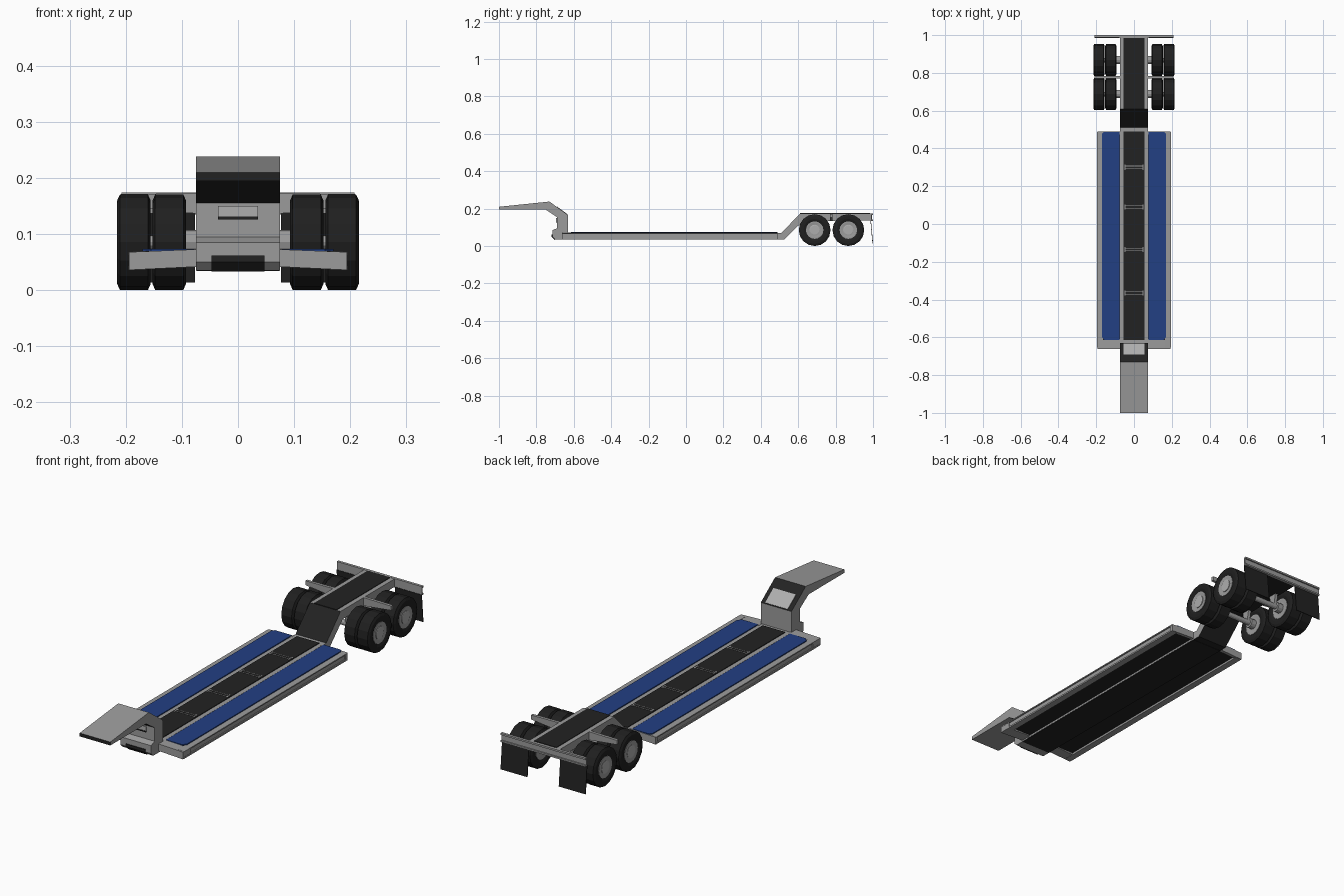
import bpy, bmesh, math
from mathutils import Vector

if "Cube" in bpy.data.objects:
    bpy.data.objects.remove(bpy.data.objects["Cube"])


def material(name, rgb):
    m = bpy.data.materials.new(name)
    m.diffuse_color = (*rgb, 1)
    m.use_nodes = True
    m.node_tree.nodes["Principled BSDF"].inputs["Base Color"].default_value = m.diffuse_color
    return m


GREY = material("frame grey", (0.33, 0.33, 0.33))
DARK = material("deck black", (0.016, 0.016, 0.016))
BLUE = material("deck blue", (0.016, 0.05, 0.23))
LIGHT = material("light grey", (0.42, 0.42, 0.42))
TYRE = material("tyre black", (0.014, 0.014, 0.014))

# How a 2D profile (u, v) extruded along w maps to x, y, z
MAP = {'x': lambda u, v, w: (w, u, v),
       'y': lambda u, v, w: (u, w, v),
       'z': lambda u, v, w: (u, v, w)}


def finish(name, bm, mats, rule=None):
    bmesh.ops.recalc_face_normals(bm, faces=bm.faces)
    bm.normal_update()
    for f in bm.faces:
        if rule:
            f.material_index = rule(f.normal, f.calc_center_median())
    me = bpy.data.meshes.new(name)
    bm.to_mesh(me)
    bm.free()
    for m in mats:
        me.materials.append(m)
    ob = bpy.data.objects.new(name, me)
    bpy.context.collection.objects.link(ob)
    return ob


def prism(name, pts, a, b, mats, axis='x', rule=None):
    bm = bmesh.new()
    f = MAP[axis]
    lo = [bm.verts.new(f(u, v, a)) for u, v in pts]
    hi = [bm.verts.new(f(u, v, b)) for u, v in pts]
    bm.faces.new(lo)
    bm.faces.new(hi)
    n = len(pts)
    for i in range(n):
        j = (i + 1) % n
        bm.faces.new((lo[i], lo[j], hi[j], hi[i]))
    return finish(name, bm, mats, rule)


def box(name, x, y, z, mat):
    pts = [(x[0], y[0]), (x[1], y[0]), (x[1], y[1]), (x[0], y[1])]
    return prism(name, pts, z[0], z[1], [mat], 'z')


def lathe(name, prof, centre, mat, seg=16):
    """Revolve (x offset, radius) points about an axis parallel to x."""
    bm = bmesh.new()
    cx, cy, cz = centre
    rings = []
    for dx, r in prof:
        rings.append([bm.verts.new((cx + dx, cy + r * math.cos(2 * math.pi * k / seg),
                                    cz + r * math.sin(2 * math.pi * k / seg)))
                      for k in range(seg)])
    for p, q in zip(rings, rings[1:]):
        for k in range(seg):
            j = (k + 1) % seg
            bm.faces.new((p[k], p[j], q[j], q[k]))
    bm.faces.new(rings[0])
    bm.faces.new(rings[-1])
    return finish(name, bm, [mat])


# Front gooseneck: dark rear slope, nose edge and inner corner
neck = [(-1, .21), (-.73, .238), (-.63, .165), (-.63, .035), (-.70, .035), (-.715, .05),
        (-.715, .085), (-.69, .095), (-.69, .155), (-.75, .195), (-1, .195)]


def neck_rule(n, c):
    slope = n.y > .3 and n.z > .3
    tip = n.y < -.9 and c.y < -.95
    under = n.y < -.3 and n.z < -.3 and c.z > .1
    return 1 if slope or tip or under else 0


prism("front_gooseneck", neck, -.075, .075, [GREY, DARK], 'x', neck_rule)
prism("gooseneck_slope_panel", [(-.692, .2085), (-.690, .212), (-.632, .169), (-.634, .1665)],
      -.055, .055, [LIGHT])
box("gooseneck_lower_recess", (-.047, .047), (-.718, -.714), (.05, .062), DARK)
prism("gooseneck_lower_lip", [(-.718, .05), (-.702, .033), (-.70, .035), (-.715, .052)],
      -.047, .047, [DARK])
box("gooseneck_latch", (-.036, .036), (-.694, -.689), (.128, .15), LIGHT)
box("gooseneck_latch_slot", (-.036, .036), (-.696, -.689), (.126, .131), DARK)

# Central deck beam with dark underside and dark walkway strip
box("deck_beam", (-.075, .075), (-.635, .49), (.037, .072), GREY)
box("deck_beam_underside", (-.074, .074), (-.66, .49), (.034, .037), DARK)
box("deck_walkway", (-.055, .055), (-.615, .49), (.072, .075), DARK)
for y in (.30, .09, -.135, -.365):
    for d in (-.007, .007):
        box("deck_cross_strap", (-.05, .05), (y + d - .0015, y + d + .0015), (.075, .0765), GREY)
    for s in (-1, 1):
        box("deck_strap_end", sorted((s * .044, s * .049)), (y - .014, y + .014), (.075, .0765), GREY)

# Deck wings: channel side rail, end rails, blue top and dark underside
for s in (1, -1):
    rail = [(.165, .036), (.195, .036), (.195, .043), (.190, .043), (.190, .063),
            (.195, .063), (.195, .068), (.165, .070)]
    prism("side_rail", [(s * u, v) for u, v in rail], -.655, .487, [GREY], 'y')
    end = [(.07, .042), (.194, .036), (.194, .068), (.07, .073)]
    end = [(s * u, v) for u, v in end]
    prism("wing_front_rail", end, -.662, -.61, [GREY], 'y')
    prism("wing_rear_rail", end, .475, .49, [GREY], 'y')
    box("wing_core", sorted((s * .07, s * .17)), (-.615, .478), (.045, .0695), DARK)
    top = [(.078, -.615), (.155, -.615), (.17, -.60), (.17, .478), (.16, .488), (.078, .488)]
    prism("wing_blue_panel", [(s * u, v) for u, v in top], .068, .0738, [BLUE], 'z')

# Rear frame rising over the axles: dark slope and underside
frame = [(.48, .071), (.51, .071), (.61, .173), (.99, .173), (.99, .138),
         (.625, .133), (.525, .035), (.48, .035)]


def frame_rule(n, c):
    return 1 if n.z < -.3 or (n.y < -.3 and n.z > .3) else 0


prism("rear_frame", frame, -.075, .075, [GREY, DARK], 'x', frame_rule)
box("rear_walkway", (-.055, .055), (.61, .985), (.172, .1755), DARK)

# Rear cross channel and mud flaps
channel = [(.988, .135), (1, .135), (1, .142), (.994, .142), (.994, .166), (1, .166),
           (1, .174), (.988, .174)]
prism("rear_cross_channel", channel, -.208, .208, [GREY])
for s in (1, -1):
    prism("mud_flap", [(.986, .138), (.989, .138), (1, .014), (.997, .014)],
          s * .077, s * .208, [DARK])
    # Tapered outrigger between the axles
    arm = [(.07, .173), (.21, .171), (.21, .152), (.07, .136)]
    prism("outrigger", [(s * u, v) for u, v in arm], .771, .784, [GREY], 'y')

# Axles with paired wheels
tyre_profile = [(-.025, .046), (-.030, .060), (-.030, .074), (-.025, .085),
                (.025, .085), (.030, .074), (.030, .060), (.025, .046)]
for y in (.688, .868):
    lathe("axle", [(-.20, .012), (.20, .012)], (0, y, .0855), GREY, 12)
    for s in (1, -1):
        prism("suspension_hanger", [(y - .02, .137), (y + .02, .137), (y + .01, .08), (y - .01, .08)],
              s * .052, s * .066, [GREY])
        lathe("brake_drum", [(s * .07, .022), (s * .095, .022)], (0, y, .0855), GREY, 12)
        for x in (.1225, .1855):
            c = (s * x, y, .0855)
            lathe("tyre", tyre_profile[:], c, TYRE)
            # Dished wheel disc on both sides
            lathe("wheel_rim", [(-.0275, .028), (-.0275, .047), (.0275, .047), (.0275, .041),
                                (.026, .030)], c, GREY)
        lathe("wheel_hub", [(s * .2, .028), (s * .2145, .028), (s * .2155, .024)], (0, y, .0855), LIGHT)
